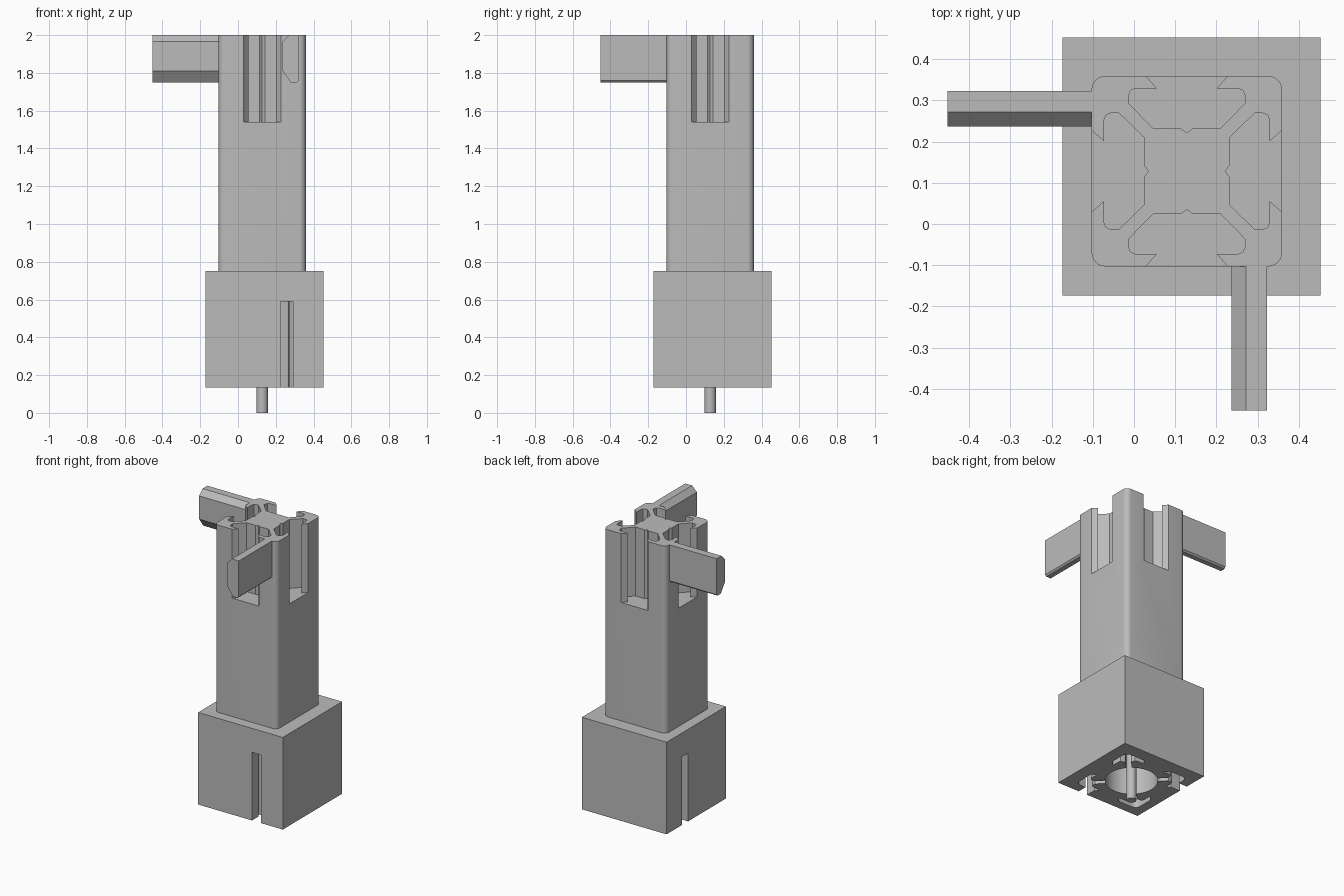
import bpy, bmesh, math
from mathutils import Matrix, Vector

if "Cube" in bpy.data.objects:
    bpy.data.objects.remove(bpy.data.objects["Cube"])

grey = bpy.data.materials.new("plain_grey")
grey.use_nodes = True
colour = (0.5, 0.5, 0.5, 1)
grey.diffuse_color = colour
grey.node_tree.nodes["Principled BSDF"].inputs["Base Color"].default_value = colour

C = 0.128        # centre of the column in x and y
HALF = 0.231     # half width of the column
SLOT_FLOOR, TOP = 1.54, 2.0
BASE_LOW, BASE_HIGH, SOCKET_TOP = 0.135, 0.75, 0.59


def prism(name, points, z0, z1, matrix=None):
    """Extrude a flat outline from z0 to z1."""
    bm = bmesh.new()
    face = bm.faces.new([bm.verts.new((x, y, z0)) for x, y in points])
    top = bmesh.ops.extrude_face_region(bm, geom=[face])["geom"]
    bmesh.ops.translate(bm, vec=(0, 0, z1 - z0),
                        verts=[v for v in top if isinstance(v, bmesh.types.BMVert)])
    if matrix:
        bm.transform(matrix)
    bmesh.ops.recalc_face_normals(bm, faces=bm.faces)
    mesh = bpy.data.meshes.new(name)
    bm.to_mesh(mesh)
    bm.free()
    mesh.materials.append(grey)
    obj = bpy.data.objects.new(name, mesh)
    bpy.context.collection.objects.link(obj)
    return obj


def rect(x0, x1, y0, y1):
    return [(x0, y0), (x1, y0), (x1, y1), (x0, y1)]


def circle(r, n):
    return [(r * math.cos(i * math.tau / n), r * math.sin(i * math.tau / n)) for i in range(n)]


def turn(points, quarter):
    m = Matrix.Rotation(quarter * math.pi / 2, 2)
    return [tuple(m @ Vector(p)) for p in points]


def corner(half, r, steps=6):
    """Rounded corner at +x, -y, running counter-clockwise."""
    angles = [-math.pi / 2 * (1 - i / steps) for i in range(steps + 1)]
    return [(half - r + r * math.cos(a), -half + r + r * math.sin(a)) for a in angles]


def ring(points):
    return [p for q in range(4) for p in turn(points, q)]


def cut(target, cutter):
    cutter.hide_render = True
    cutter.hide_set(True)
    mod = target.modifiers.new("cut_" + cutter.name, "BOOLEAN")
    mod.operation, mod.solver, mod.object = "DIFFERENCE", "EXACT", cutter


def apply_cuts(obj):
    bpy.context.view_layer.update()
    graph = bpy.context.evaluated_depsgraph_get()
    mesh = bpy.data.meshes.new_from_object(obj.evaluated_get(graph))
    cutters = [m.object for m in obj.modifiers]
    obj.modifiers.clear()
    obj.data = mesh
    for c in cutters:
        bpy.data.objects.remove(c)


def smooth(obj):
    bpy.ops.object.select_all(action="DESELECT")
    obj.select_set(True)
    bpy.context.view_layer.objects.active = obj
    bpy.ops.object.shade_smooth_by_angle(angle=math.radians(30))


to_centre = Matrix.Translation((C, C, 0))

# T-shaped slot on the front side, left half then mirrored half
left = [(-0.099, -HALF), (-0.073, -0.201), (-0.123, -0.201), (-0.136, -0.196),
        (-0.1415, -0.182), (-0.1415, -0.165), (-0.082, -0.104), (-0.0145, -0.104)]
slot = left + [(0, -0.093)] + [(-x, y) for x, y in reversed(left)]
open_slot = [(-0.125, -0.261)] + slot + [(0.125, -0.261)]

# Column with four slots in its upper end
column = prism("column", ring(corner(HALF, 0.034)), BASE_HIGH, TOP, to_centre)
for q in range(4):
    cut(column, prism(f"slot_cutter_{q}", turn(open_slot, q), SLOT_FLOOR, TOP + 0.1, to_centre))
apply_cuts(column)
smooth(column)

# Base block with a socket matching the column's upper end
base = prism("base_block", rect(-0.173, 0.452, -0.173, 0.452), BASE_LOW, BASE_HIGH)
grow = to_centre @ Matrix.Diagonal((1.03, 1.03, 1, 1))
cut(base, prism("socket_cutter", ring(slot + corner(HALF, 0.034)), 0, SOCKET_TOP, grow))
cut(base, prism("bore_cutter", circle(0.16, 48), 0, SOCKET_TOP, to_centre))
cut(base, prism("front_gap_cutter", rect(0.225, 0.291, -0.3, -0.08), 0, SOCKET_TOP))
cut(base, prism("side_gap_cutter", rect(-0.3, -0.08, 0.225, 0.291), 0, SOCKET_TOP))
apply_cuts(base)
smooth(base)

# Centre pin hanging from the socket roof
pin = prism("centre_pin", circle(0.03, 24), 0, SOCKET_TOP, to_centre)
smooth(pin)

# Two bevelled arms: profile is (across, height), pushed outwards
profile = [(0.236, 1.81), (0.279, 1.75), (0.312, 1.75), (0.322, 1.76),
           (0.322, TOP), (0.271, TOP), (0.236, 1.965)]
front_axes = Matrix(((1, 0, 0, 0), (0, 0, -1, 0), (0, 1, 0, 0), (0, 0, 0, 1)))
side_axes = Matrix(((0, 0, -1, 0), (1, 0, 0, 0), (0, 1, 0, 0), (0, 0, 0, 1)))
prism("front_arm", profile, 0.103, 0.452, front_axes)
prism("right_arm", profile, 0.103, 0.452, side_axes)
